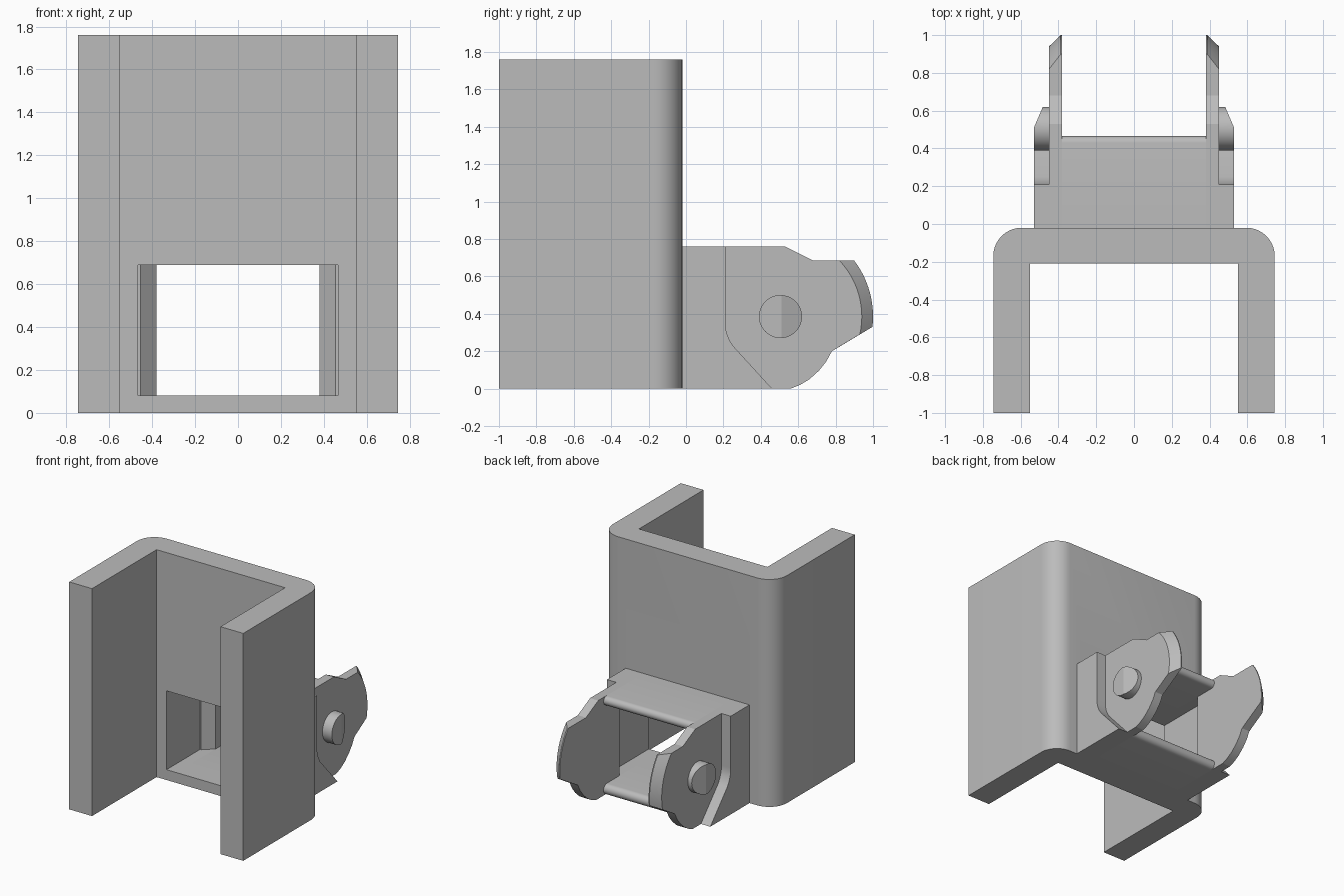
import bpy, bmesh, math
from mathutils import Vector

if "Cube" in bpy.data.objects:
    bpy.data.objects.remove(bpy.data.objects["Cube"], do_unlink=True)

steel = bpy.data.materials.new("plain grey")
steel.use_nodes = True
GREY = (0.5, 0.5, 0.5, 1)
steel.diffuse_color = GREY
steel.node_tree.nodes["Principled BSDF"].inputs["Base Color"].default_value = GREY


def arc(cx, cy, r, a0, a1, n=10):
    """Points on a circular arc, angles in degrees."""
    angles = [math.radians(a0 + (a1 - a0) * i / n) for i in range(n + 1)]
    return [(cx + r * math.cos(a), cy + r * math.sin(a)) for a in angles]


def loft(name, rings, edit=None):
    """Solid through matching closed rings, capped at both ends."""
    bm = bmesh.new()
    loops = [[bm.verts.new(p) for p in ring] for ring in rings]
    n = len(loops[0])
    for a, b in zip(loops, loops[1:]):
        for i in range(n):
            j = (i + 1) % n
            bm.faces.new((a[i], a[j], b[j], b[i]))
    bm.faces.new(loops[0])
    bm.faces.new(loops[-1])
    if edit:
        edit(bm)
    bmesh.ops.recalc_face_normals(bm, faces=bm.faces)
    mesh = bpy.data.meshes.new(name)
    bm.to_mesh(mesh)
    bm.free()
    mesh.materials.append(steel)
    ob = bpy.data.objects.new(name, mesh)
    bpy.context.collection.objects.link(ob)
    return ob


def prism_z(name, pts, z0, z1):
    return loft(name, [[(x, y, z) for x, y in pts] for z in (z0, z1)])


def ring_x(pts, x):
    return [(x, y, z) for y, z in pts]


def prism_x(name, pts, x0, x1, edit=None):
    return loft(name, [ring_x(pts, x0), ring_x(pts, x1)], edit)


def mirrored(pts):
    return pts + [(-x, y) for x, y in reversed(pts)]


# Opening that runs through the back wall and narrows between the side plates
cutter = prism_z("opening_cutter", mirrored(
    [(0.465, -0.4), (0.465, 0.2), (0.455, 0.2), (0.38, 0.27), (0.34, 0.307)]),
    0.08, 0.69)
cutter.hide_render = True


def cut_opening(ob):
    mod = ob.modifiers.new("opening", "BOOLEAN")
    mod.operation = "DIFFERENCE"
    mod.solver = "EXACT"
    mod.object = cutter
    bpy.context.view_layer.objects.active = ob
    bpy.ops.object.modifier_apply(modifier=mod.name)


parts = []

# U-shaped channel with rounded outer corners
channel = prism_z("channel", mirrored(
    [(0.55, -0.21), (0.55, -1), (0.745, -1)] + arc(0.595, -0.17, 0.15, 0, 90)),
    0, 1.76)
cut_opening(channel)
parts.append(channel)

# Top and bottom webs with rounded free edges
for name, z0, z1 in (("top_web", 0.69, 0.76), ("bottom_web", 0, 0.08)):
    r = (z1 - z0) / 2
    nose = arc(0.465 - r, z0 + r, r, -90, 90, 12)
    parts.append(prism_x(name, [(-0.02, z1), (-0.02, z0)] + nose, -0.38, 0.38))

PIN_Y, PIN_Z = 0.505, 0.385


def plate_outline(radius, top, bottom, tail):
    """Side plate outline in y, z with a rounded outer end."""
    return ([(-0.02, 0), (0.56, 0), (0.61, 0.02), (0.66, 0.05), (0.71, 0.095),
             (0.75, 0.145), (0.78, 0.2)]
            + arc(PIN_Y, PIN_Z, radius, bottom, top, 14)
            + [(0.68, 0.685), (0.53, 0.76), (-0.02, 0.76)])


cheek_outline = [(-0.02, 0), (0.46, 0), (0.25, 0.23), (0.232, 0.26),
                 (0.218, 0.295), (0.21, 0.33), (0.21, 0.36), (0.21, 0.76),
                 (-0.02, 0.76)]

for side, s in (("left", 1), ("right", -1)):
    # Outer cheek with the slanted ledge
    cheek = prism_x(side + "_cheek", cheek_outline, s * 0.45, s * 0.53)
    cut_opening(cheek)

    # Side plate with a conical bevel on its end
    wide = plate_outline(0.495, 37.3, -6.4, 0)
    narrow = plate_outline(0.435, 43.6, -12.6, 0)
    plate = loft(side + "_plate", [ring_x(wide, s * 0.38),
                                   ring_x(wide, s * 0.388),
                                   ring_x(narrow, s * 0.45)])
    cut_opening(plate)

    # Pin whose rear half is cut at a slant
    def slant(bm):
        cut = bmesh.ops.bisect_plane(
            bm, geom=bm.verts[:] + bm.edges[:] + bm.faces[:], dist=1e-5,
            plane_co=Vector((s * 0.53, 0.51, 0)),
            plane_no=Vector((s * 0.11, 0.047, 0)), clear_outer=True)
        edges = [e for e in bm.edges if e.is_boundary]
        bmesh.ops.holes_fill(bm, edges=edges, sides=0)

    pin = prism_x(side + "_pin", arc(PIN_Y, PIN_Z, 0.115, 0, 352.5, 47),
                  s * 0.449, s * 0.53, slant)
    parts += [cheek, plate, pin]

bpy.data.objects.remove(cutter, do_unlink=True)

# Smooth the curved faces, keep the corners crisp
bpy.ops.object.select_all(action="DESELECT")
for ob in parts:
    ob.select_set(True)
bpy.context.view_layer.objects.active = channel
bpy.ops.object.shade_smooth_by_angle(angle=math.radians(20))
